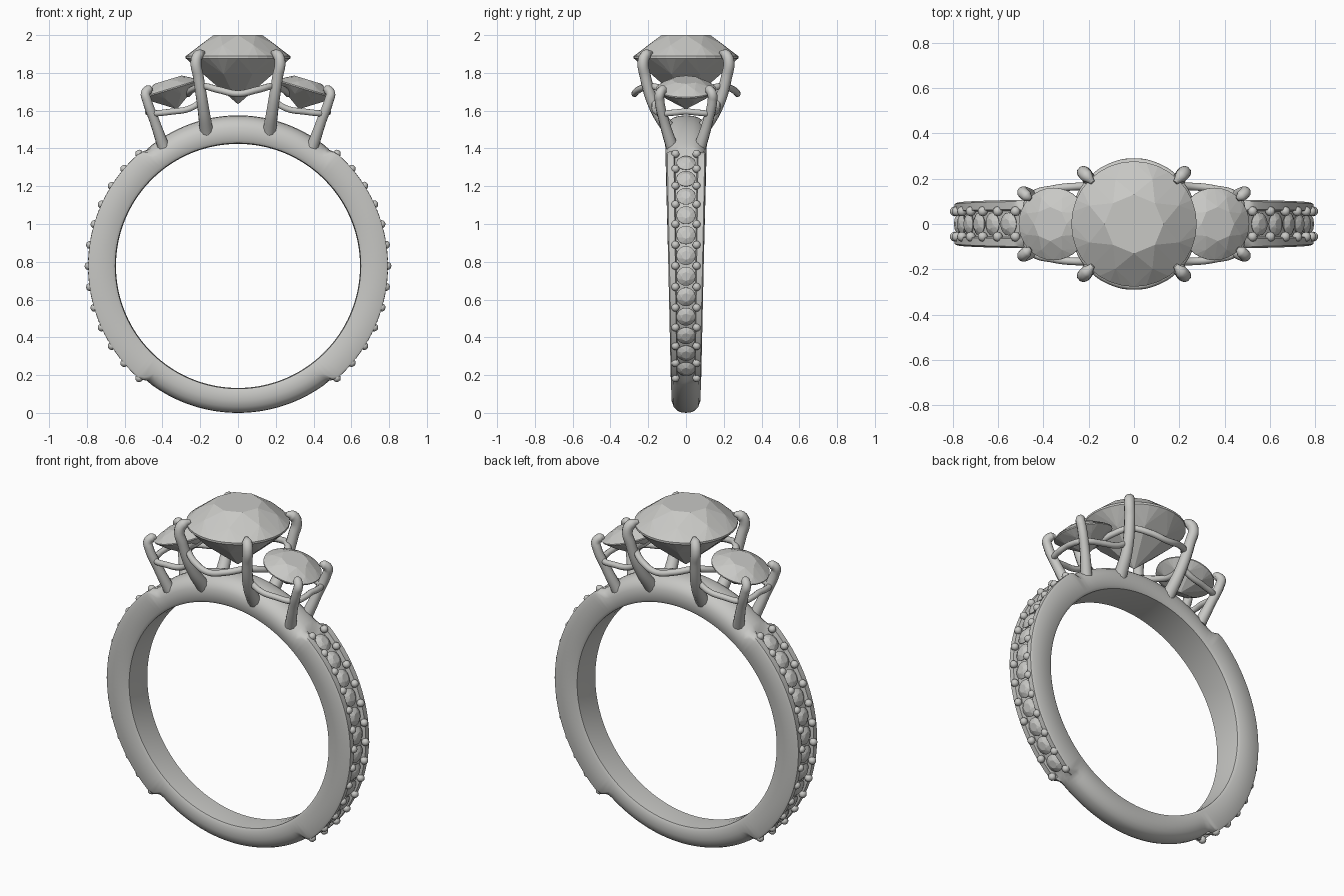
import bpy, bmesh
from math import sin, cos, pi, radians, degrees, asin
from mathutils import Matrix, Vector

cube = bpy.data.objects.get("Cube")
if cube:
    bpy.data.objects.remove(cube, do_unlink=True)

CENTRE_Z = 0.778

metal = bpy.data.materials.new("pale_grey")
metal.use_nodes = True
metal.diffuse_color = (0.58, 0.58, 0.56, 1)
metal.node_tree.nodes["Principled BSDF"].inputs["Base Color"].default_value = (0.58, 0.58, 0.56, 1)


def select_only(obj):
    bpy.ops.object.select_all(action='DESELECT')
    obj.select_set(True)
    bpy.context.view_layer.objects.active = obj


def finish(bm, name, smooth=True):
    """Turn a bmesh into a named object."""
    bmesh.ops.recalc_face_normals(bm, faces=bm.faces)
    mesh = bpy.data.meshes.new(name)
    bm.to_mesh(mesh)
    bm.free()
    mesh.materials.append(metal)
    obj = bpy.data.objects.new(name, mesh)
    bpy.context.collection.objects.link(obj)
    if smooth:
        select_only(obj)
        bpy.ops.object.shade_smooth_by_angle(angle=radians(40))
    return obj


def radial(angle, r, y=0):
    return Vector((r * cos(angle), y, CENTRE_Z + r * sin(angle)))


def add_gem(bm, place, crown, pavilion, sides=8):
    """Brilliant cut of unit radius: table, crown, girdle and pavilion points, then hull."""
    part = bmesh.new()
    rings = [(0.47, crown, sides, 0), (0.77, crown * 0.55, sides, 0.5),
             (1, 0.02, sides * 4, 0), (1, -0.02, sides * 4, 0),
             (0.72, -pavilion * 0.36, sides, 0.5)]
    for r, z, n, shift in rings:
        for i in range(n):
            a = 2 * pi * (i + shift) / n
            part.verts.new((r * cos(a), r * sin(a), z))
    part.verts.new((0, 0, -pavilion))
    bmesh.ops.convex_hull(part, input=part.verts)
    bmesh.ops.dissolve_limit(part, angle_limit=radians(1), verts=part.verts, edges=part.edges)
    part.transform(place)
    mesh = bpy.data.meshes.new("gem_part")
    part.to_mesh(mesh)
    part.free()
    bm.from_mesh(mesh)
    bpy.data.meshes.remove(mesh)


def wire(name, points, thickness, radii=None, cyclic=False):
    """Round wire through the points."""
    curve = bpy.data.curves.new(name, 'CURVE')
    curve.dimensions = '3D'
    curve.bevel_depth = thickness
    curve.bevel_resolution = 3
    curve.resolution_u = 8
    curve.use_fill_caps = True
    spline = curve.splines.new('BEZIER')
    spline.bezier_points.add(len(points) - 1)
    spline.use_cyclic_u = cyclic
    for i, (bp, co) in enumerate(zip(spline.bezier_points, points)):
        bp.co = co
        bp.handle_left_type = bp.handle_right_type = 'AUTO'
        bp.radius = radii[i] if radii else 1
    curve.materials.append(metal)
    obj = bpy.data.objects.new(name, curve)
    bpy.context.collection.objects.link(obj)
    select_only(obj)
    bpy.ops.object.convert(target='MESH')
    bpy.ops.object.shade_smooth_by_angle(angle=radians(60))
    return obj


# Band: section swept round the finger, blending plain and channelled profiles
def section(a):
    up = sin(a)
    from_side = abs(degrees(asin(max(-1, min(1, up)))))
    t = max(0, min(1, (52.5 - from_side) / 3))
    R = 0.778 + 0.019 * max(0, up) ** 4
    w = 0.077 + 0.0215 * (CENTRE_Z + 0.79 * up)
    plain = [(0, R), (0.35, R - 0.003), (0.6, R - 0.012), (0.85, R - 0.032), (1, R - 0.065)]
    channel = [(0, 0.768), (0.54, 0.768), (0.6, 0.793), (0.93, 0.793), (1, 0.78)]
    half = [(p[0] + (c[0] - p[0]) * t, p[1] + (c[1] - p[1]) * t) for p, c in zip(plain, channel)]
    half += [(1, 0.665), (0.9, 0.65), (0, 0.646)]
    loop = half + [(-y, r) for y, r in half[-2:0:-1]]
    return [radial(a, r, y * w) for y, r in loop]


bm = bmesh.new()
STEPS = 180
loops = [[bm.verts.new(p) for p in section(2 * pi * i / STEPS)] for i in range(STEPS)]
for i in range(STEPS):
    here, there = loops[i], loops[(i + 1) % STEPS]
    for j in range(len(here)):
        k = (j + 1) % len(here)
        bm.faces.new((here[j], here[k], there[k], there[j]))
finish(bm, "band")

# Small stones and beads along both shoulders
STONES, STEP = 12, radians(8.1)
for side, name in ((0, "left"), (1, "right")):
    gems, beads = bmesh.new(), bmesh.new()
    for i in range(STONES + 1):
        a = (i - STONES / 2) * STEP
        b = a + STEP / 2
        if side:
            a, b = pi - a, pi - b
        if i < STONES:
            place = (Matrix.Translation(radial(b, 0.777)) @ Matrix.Rotation(pi / 2 - b, 4, 'Y')
                     @ Matrix.Scale(0.05, 4))
            add_gem(gems, place, 0.34, 0.7)
        for y in (-0.056, 0.056):
            bmesh.ops.create_icosphere(beads, subdivisions=2, radius=0.022,
                                       matrix=Matrix.Translation(radial(a, 0.791, y)))
    finish(gems, name + "_shoulder_stones", smooth=False)
    finish(beads, name + "_shoulder_beads")

# Centre stone
bm = bmesh.new()
add_gem(bm, Matrix.Translation((0, 0, 1.883)) @ Matrix.Scale(0.277, 4), 0.422, 0.9)
finish(bm, "centre_stone", smooth=False)

# Side stones, tilted outward
for sx, name in ((1, "left"), (-1, "right")):
    bm = bmesh.new()
    place = (Matrix.Translation((sx * 0.355, 0, 1.715)) @ Matrix.Rotation(sx * radians(17), 4, 'Y')
             @ Matrix.Scale(0.16, 4))
    add_gem(bm, place, 0.32, 0.7)
    finish(bm, name + "_side_stone", smooth=False)

# Prongs hooked over the stones
centre_path = [(0.165, 0.075, 1.48), (0.185, 0.165, 1.62), (0.21, 0.215, 1.78),
               (0.222, 0.226, 1.865), (0.207, 0.21, 1.897), (0.182, 0.183, 1.908)]
side_path = [(0.395, 0.075, 1.41), (0.44, 0.115, 1.54), (0.482, 0.14, 1.655),
             (0.49, 0.138, 1.69), (0.472, 0.122, 1.712), (0.455, 0.11, 1.715)]
prong_radii = [1.2, 1, 0.95, 0.95, 0.9, 0.35]
for sx, lr in ((1, "left"), (-1, "right")):
    for sy, fb in ((-1, "front"), (1, "back")):
        for path, kind, thick in ((centre_path, "centre", 0.031), (side_path, "side", 0.027)):
            wire(f"{kind}_prong_{fb}_{lr}", [(sx * x, sy * y, z) for x, y, z in path],
                 thick, prong_radii)

# Gallery wire under the centre stone
ring = []
for i in range(16):
    a = 2 * pi * i / 16
    ring.append((0.272 * cos(a), 0.272 * sin(a), 1.71 - 0.02 * cos(4 * a)))
wire("centre_gallery", [(x * 0.97, y, z) for x, y, z in ring], 0.018, cyclic=True)

# Gallery wires under the side stones
half_path = [(0.19, 0.165, 1.65), (0.26, 0.165, 1.61), (0.35, 0.155, 1.595),
             (0.455, 0.12, 1.585), (0.475, 0.06, 1.59)]
for sx, name in ((1, "left"), (-1, "right")):
    path = half_path + [(0.475, 0, 1.595)] + [(x, -y, z) for x, y, z in reversed(half_path)]
    wire(name + "_side_gallery", [(sx * x, y, z) for x, y, z in path], 0.017)
